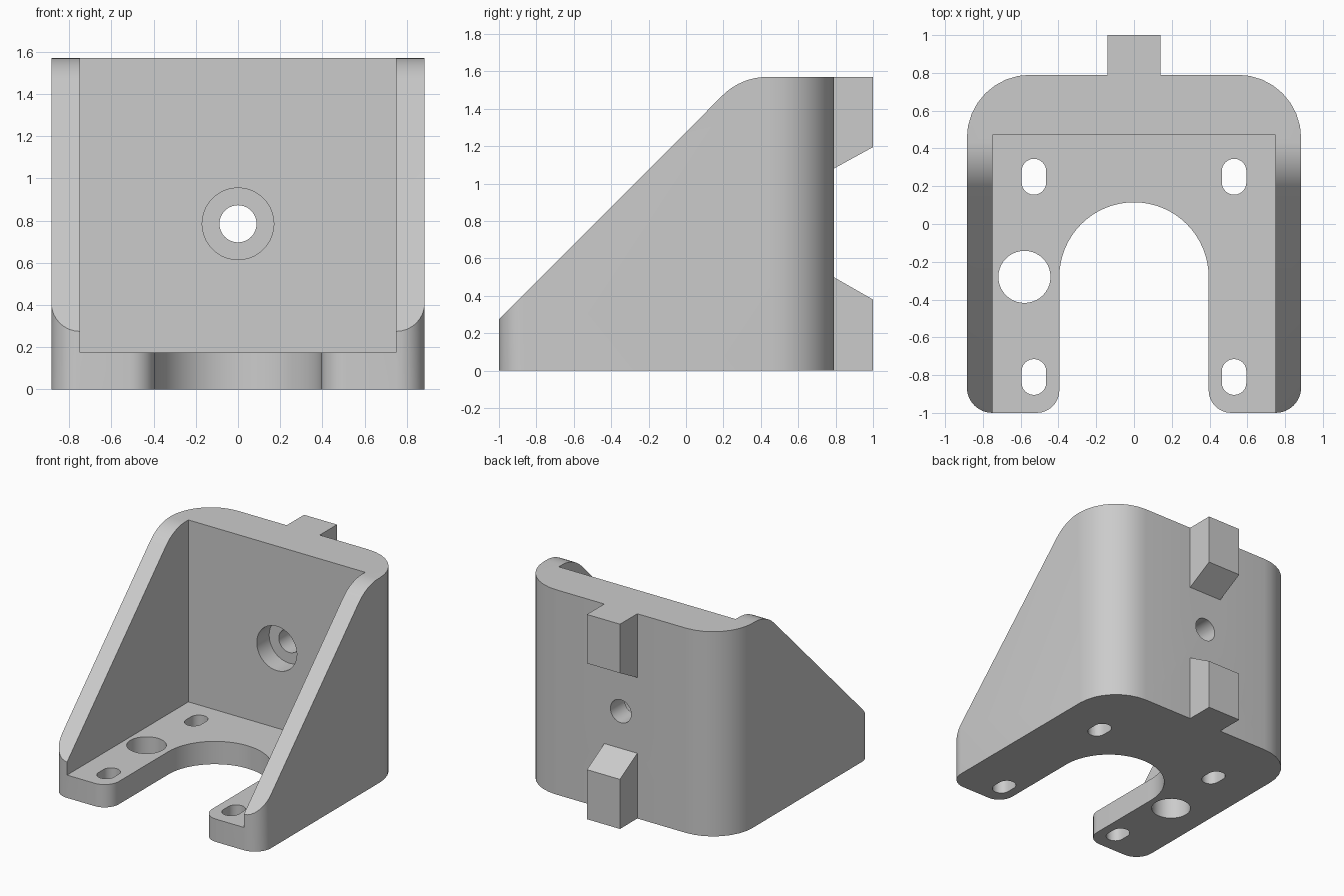
import bpy
import bmesh
from math import sin, cos, pi, radians
from mathutils import Vector

if "Cube" in bpy.data.objects:
    bpy.data.objects.remove(bpy.data.objects["Cube"], do_unlink=True)

HALF_W, FRONT, BACK, TOP = 0.885, -1.0, 0.79, 1.57
SLOT_R, SLOT_Y = 0.395, -0.28

grey = bpy.data.materials.new("plain grey")
grey.use_nodes = True
colour = (0.6, 0.6, 0.6, 1)
grey.diffuse_color = colour
grey.node_tree.nodes["Principled BSDF"].inputs["Base Color"].default_value = colour


def arc(cx, cy, r, start, end, steps=8):
    """Points along an arc, angles in degrees."""
    angles = [radians(start + (end - start) * i / steps) for i in range(steps + 1)]
    return [(cx + r * cos(a), cy + r * sin(a)) for a in angles]


def prism(name, points, axis, low, high):
    """Extrude a closed outline along an axis: z takes (x, y), x takes (y, z), y takes (x, z)."""
    place = {"z": lambda u, v: (u, v, low),
             "x": lambda u, v: (low, u, v),
             "y": lambda u, v: (u, low, v)}[axis]
    step = Vector([(high - low) * (axis == a) for a in "xyz"])
    bm = bmesh.new()
    face = bm.faces.new([bm.verts.new(place(u, v)) for u, v in points])
    grown = bmesh.ops.extrude_face_region(bm, geom=[face], use_keep_orig=True)
    moved = [g for g in grown["geom"] if isinstance(g, bmesh.types.BMVert)]
    bmesh.ops.translate(bm, verts=moved, vec=step)
    bmesh.ops.recalc_face_normals(bm, faces=bm.faces)
    mesh = bpy.data.meshes.new(name)
    bm.to_mesh(mesh)
    bm.free()
    mesh.materials.append(grey)
    obj = bpy.data.objects.new(name, mesh)
    bpy.context.collection.objects.link(obj)
    return obj


def combine(target, tool, operation="DIFFERENCE"):
    """Apply a boolean and discard the tool."""
    tool.hide_render = True
    mod = target.modifiers.new("boolean", "BOOLEAN")
    mod.solver, mod.operation, mod.object = "EXACT", operation, tool
    bpy.context.view_layer.objects.active = target
    bpy.ops.object.modifier_apply(modifier=mod.name)
    bpy.data.objects.remove(tool, do_unlink=True)


# Body: U-shaped plan with rounded corners
corner, toe, tip = 0.335, 0.135, 0.12
half = (arc(SLOT_R + tip, FRONT + tip, tip, 180, 270)
        + arc(HALF_W - toe, FRONT + toe, toe, 270, 360)
        + arc(HALF_W - corner, BACK - corner, corner, 0, 90))
other = [(-x, y) for x, y in reversed(half)]
bay = arc(0, SLOT_Y, SLOT_R, 180, 0, 32)
body = prism("bracket_body", half + other + bay, "z", 0, TOP)

# Cavity between the side walls, above the floor
combine(body, prism("cavity_cutter", [(-0.75, -1.5), (0.75, -1.5), (0.75, 0.47), (-0.75, 0.47)],
                    "z", 0.175, 2))

# Sloping side walls with a rounded upper shoulder
shoulder = 0.333
slope = ([(-1.3, -0.025)] + arc(0.432, TOP - shoulder, shoulder, 135, 90)
         + [(0.432, 2), (-1.3, 2)])
combine(body, prism("slope_cutter", slope, "x", -1.5, 1.5))

# Four mounting slots through the floor
for x in (-0.53, 0.53):
    for y in (0.25, -0.81):
        outline = arc(x, y + 0.03, 0.065, 0, 180, 12) + arc(x, y - 0.03, 0.065, 180, 360, 12)
        combine(body, prism("slot_cutter", outline, "z", -0.1, 0.3))

# Round hole in the right arm
combine(body, prism("hole_cutter", arc(-0.58, SLOT_Y, 0.138, 0, 360, 40)[:-1], "z", -0.1, 0.3))

# Stepped bolt hole through the back wall
for radius, depth in ((0.17, 0.62), (0.088, 1.2)):
    combine(body, prism("bolt_cutter", arc(0, 0.785, radius, 0, 360, 40)[:-1], "y", 0.3, depth))

# Upper and lower locating tabs on the back
inner = BACK - 0.1
upper = [(inner, TOP), (1, TOP), (1, 1.195), (BACK, 1.08), (inner, 1.08)]
lower = [(inner, 0), (1, 0), (1, 0.38), (BACK, 0.5), (inner, 0.5)]
for name, outline in (("upper_tab", upper), ("lower_tab", lower)):
    combine(body, prism(name, outline, "x", -0.14, 0.14), "UNION")

# Smooth the curves, keep the edges sharp
bpy.ops.object.select_all(action="DESELECT")
body.select_set(True)
bpy.context.view_layer.objects.active = body
bpy.ops.object.shade_smooth_by_angle(angle=radians(30))
